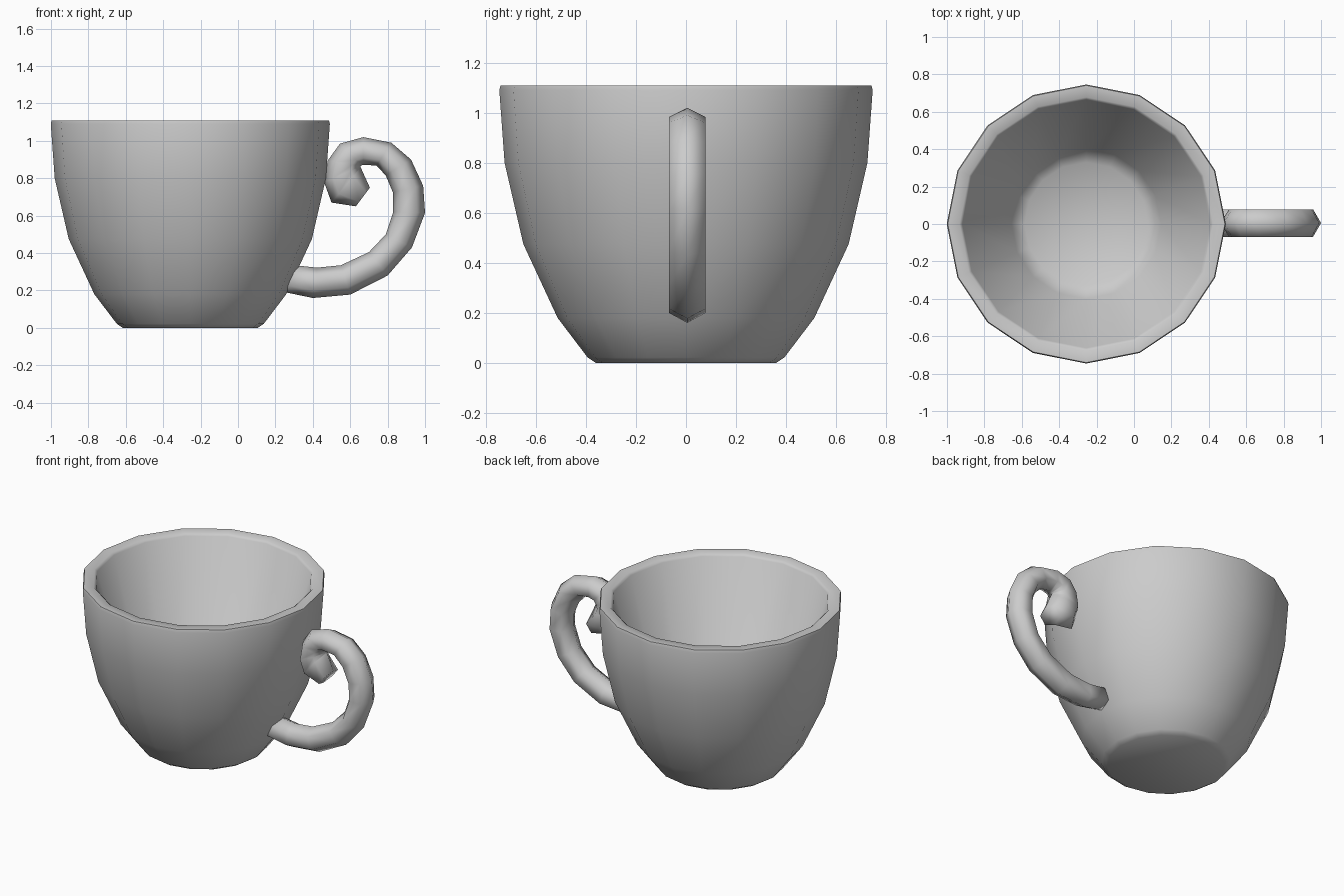
import bpy, bmesh, math
from mathutils import Vector

if "Cube" in bpy.data.objects:
    bpy.data.objects.remove(bpy.data.objects["Cube"])

grey = bpy.data.materials.new("grey_ceramic")
grey.diffuse_color = (0.6, 0.6, 0.6, 1)
grey.use_nodes = True
grey.node_tree.nodes["Principled BSDF"].inputs["Base Color"].default_value = grey.diffuse_color


def finish(name, bm, sharp_angle=180):
    """Turn a bmesh into a smooth shaded, coloured object."""
    bmesh.ops.recalc_face_normals(bm, faces=bm.faces)
    for f in bm.faces:
        f.smooth = True
    for e in bm.edges:
        e.smooth = e.calc_face_angle(0) < math.radians(sharp_angle)
    me = bpy.data.meshes.new(name)
    bm.to_mesh(me)
    bm.free()
    me.materials.append(grey)
    ob = bpy.data.objects.new(name, me)
    bpy.context.collection.objects.link(ob)
    return ob


def bridge(bm, rings):
    """Skin neighbouring closed rings with quads."""
    for a, b in zip(rings, rings[1:]):
        n = len(a)
        for i in range(n):
            j = (i + 1) % n
            bm.faces.new((a[i], a[j], b[j], b[i]))


# Cup: 16-sided lathe, from the base up the outside, over the rim, down inside
SIDES, CUP_X = 16, -0.255
profile = [(0.36, 0.0), (0.393, 0.022), (0.513, 0.18),
           (0.65, 0.475), (0.725, 0.80), (0.746, 1.09), (0.741, 1.11),
           (0.678, 1.11), (0.663, 1.095), (0.40, 0.15), (0.33, 0.10)]
bm = bmesh.new()
rings = []
for r, z in profile:
    rings.append([bm.verts.new((CUP_X + r * math.cos(t), r * math.sin(t), z))
                  for t in (2 * math.pi * i / SIDES for i in range(SIDES))])
bridge(bm, rings)
bm.faces.new(rings[0])
# Inner floor
centre = bm.verts.new((CUP_X, 0, 0.09))
for i in range(SIDES):
    bm.faces.new((rings[-1][i], rings[-1][(i + 1) % SIDES], centre))
finish("cup", bm, 52)

# Handle: six-sided tube with a curled end; (outer x, z, inner x, z) per ring
stations = [(0.255, 0.19, 0.305, 0.335), (0.40, 0.16, 0.42, 0.322),
            (0.60, 0.178, 0.55, 0.335), (0.80, 0.28, 0.70, 0.405),
            (0.93, 0.43, 0.79, 0.50), (1.0, 0.615, 0.83, 0.62),
            (0.99, 0.76, 0.828, 0.725), (0.925, 0.90, 0.79, 0.815),
            (0.82, 0.99, 0.74, 0.868), (0.67, 1.02, 0.67, 0.872),
            (0.545, 0.985, 0.66, 0.868), (0.48, 0.895, 0.655, 0.864),
            (0.46, 0.78, 0.654, 0.862), (0.50, 0.67, 0.656, 0.858),
            (0.63, 0.65, 0.705, 0.75)]
bm = bmesh.new()
rings = []
for ox, oz, ix, iz in stations:
    outer, inner = Vector((ox, 0.005, oz)), Vector((ix, 0.005, iz))
    mid, half = (outer + inner) / 2, (outer - inner) / 2
    side = Vector((0, 0.085, 0))
    rings.append([bm.verts.new(mid + half * math.cos(t) + side * math.sin(t))
                  for t in (math.pi * i / 3 for i in range(6))])
bridge(bm, rings)
bm.faces.new(rings[0])
bm.faces.new(rings[-1])
finish("curled_handle", bm)
